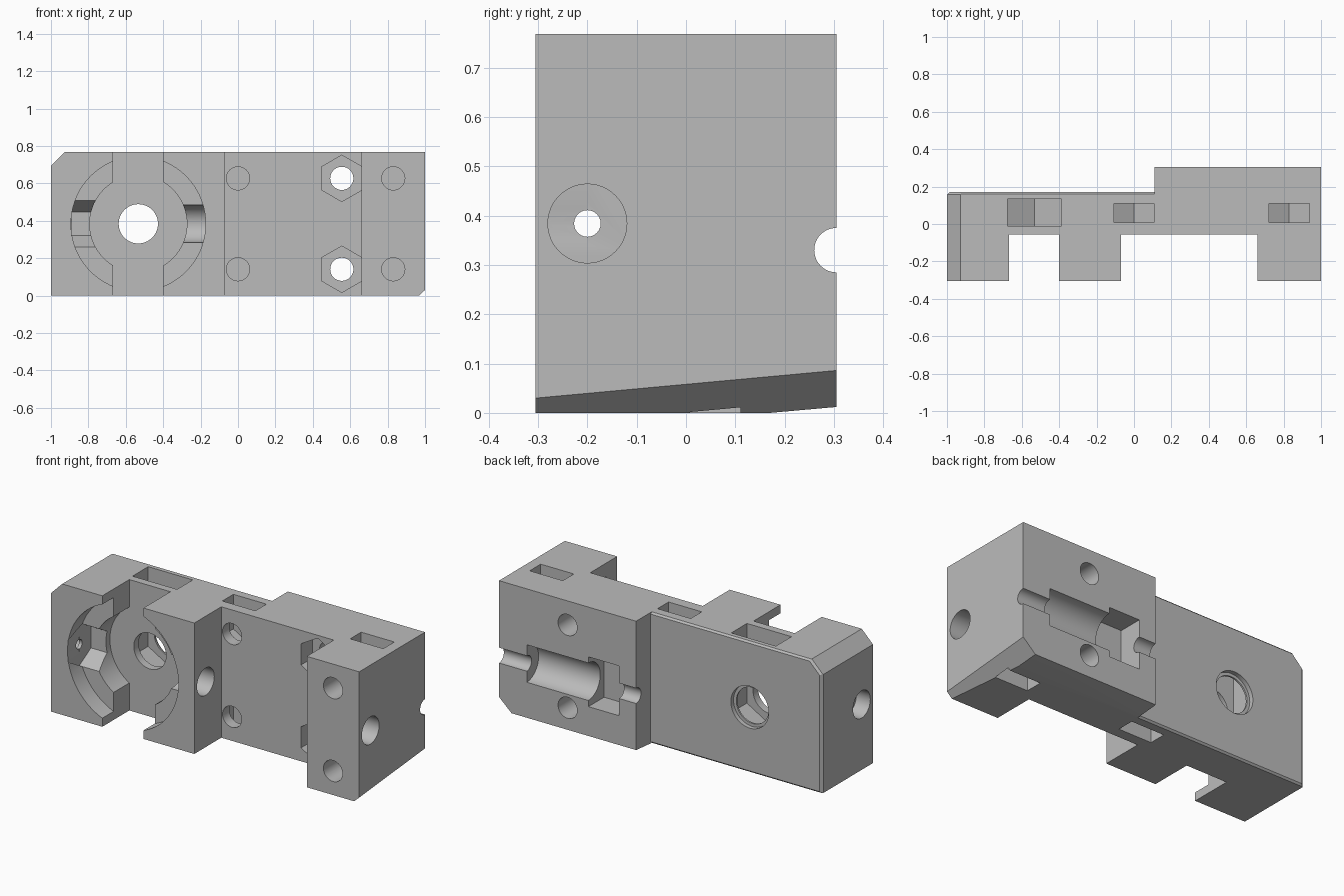
import bpy, bmesh, math
from mathutils import Vector, Matrix

cube = bpy.data.objects.get("Cube")
if cube:
    bpy.data.objects.remove(cube)

H = 0.768            # height
MID = H / 2
FRONT, WEB, PLATE, BACK = -0.305, -0.055, 0.17, 0.305
BORE_X = -0.533

grey = bpy.data.materials.new("mid grey")
grey.use_nodes = True
colour = (0.5, 0.5, 0.5, 1)
grey.diffuse_color = colour
grey.node_tree.nodes["Principled BSDF"].inputs["Base Color"].default_value = colour


def add_object(name, bm):
    bmesh.ops.recalc_face_normals(bm, faces=bm.faces)
    mesh = bpy.data.meshes.new(name)
    bm.to_mesh(mesh)
    bm.free()
    mesh.materials.append(grey)
    obj = bpy.data.objects.new(name, mesh)
    bpy.context.collection.objects.link(obj)
    return obj


def prism(name, axis, points, start, end):
    """Polygon in the plane across the axis, extruded from start to end."""
    place = {"x": lambda u, v, w: (w, u, v),
             "y": lambda u, v, w: (u, w, v),
             "z": lambda u, v, w: (u, v, w)}[axis]
    bm = bmesh.new()
    face = bm.faces.new([bm.verts.new(place(u, v, start)) for u, v in points])
    new = bmesh.ops.extrude_face_region(bm, geom=[face])["geom"]
    shift = Vector(place(0, 0, end - start))
    bmesh.ops.translate(bm, vec=shift,
                        verts=[v for v in new if isinstance(v, bmesh.types.BMVert)])
    return add_object(name, bm)


def ngon(u, v, radius, sides=48):
    step = 2 * math.pi / sides
    return [(u + radius * math.cos(math.pi / 2 + i * step),
             v + radius * math.sin(math.pi / 2 + i * step)) for i in range(sides)]


def rect(u0, u1, v0, v1):
    return [(u0, v0), (u1, v0), (u1, v1), (u0, v1)]


def slab(point, normal, size):
    """Block lying on the outer side of a plane."""
    bm = bmesh.new()
    bmesh.ops.create_cube(bm, size=1)
    turn = Vector(normal).to_track_quat("Z", "Y").to_matrix().to_4x4()
    bm.transform(Matrix.Translation(point) @ turn
                 @ Matrix.Diagonal((size, size, 0.3, 1)) @ Matrix.Translation((0, 0, 0.5)))
    return add_object("trim_cutter", bm)


# Body: plan profile with three front blocks and a thicker back on one side
body = prism("carriage_body", "z", [
    (-1, FRONT), (-0.667, FRONT), (-0.667, WEB), (-0.4, WEB), (-0.4, FRONT),
    (-0.07, FRONT), (-0.07, WEB), (0.66, WEB), (0.66, FRONT), (1, FRONT),
    (1, BACK), (0.11, BACK), (0.11, PLATE), (-1, PLATE)], 0, H)


def cut(cutter):
    cutter.hide_render = True
    bpy.context.view_layer.objects.active = body
    mod = body.modifiers.new("cut", "BOOLEAN")
    mod.operation = "DIFFERENCE"
    mod.solver = "EXACT"
    mod.object = cutter
    bpy.ops.object.modifier_apply(modifier=mod.name)
    bpy.data.objects.remove(cutter)


def drill(axis, points, start, end):
    cut(prism("hole_cutter", axis, points, start, end))


# Outer chamfers, the same at top and bottom
for s in (1, -1):
    def up(z):
        return MID + s * (z - MID)
    cut(slab((-0.9625, 0, up(H - 0.035)), (-1, 0, s), 2))
    a, b, c = (Vector(p) for p in ((1, FRONT, 0.738), (1, BACK, 0.682), (0.967, FRONT, H)))
    n = (b - a).cross(c - a)
    if n.z < 0:
        n = -n
    cut(slab((1, 0, up(0.71)), (n.x, n.y, s * n.z), 3))
    cut(slab((0, PLATE, up(H)), (0, 0.012, s * 0.135), 3))
    # small bevel round the thin plate's back
    drill("x", [(0.157, up(H + 0.003)), (0.2, up(H + 0.003)), (0.2, up(H - 0.04))], -1.1, 0.11)
    cut(slab((-0.9625, 0.158, up(H - 0.035)), (-1, 1.4, s), 0.25))
drill("z", [(-1.003, 0.152), (-1.003, 0.2), (-0.96, 0.2)], -0.1, 0.9)

# Round seat in the front: shallow ring, deep centre, bore and rear counterbore
drill("y", ngon(BORE_X, MID, 0.36, 72), -0.5, -0.2)
drill("y", ngon(BORE_X, MID, 0.26, 72), -0.5, WEB)
drill("y", ngon(BORE_X, MID, 0.105), -0.2, 0.3)
drill("y", ngon(BORE_X, MID, 0.123), 0.145, 0.3)

# Lengthwise bolt line with hex seat, head clearance and pilot hole
BOLT = (-0.2, MID)
drill("x", ngon(*BOLT, 0.125, 6), -0.89, -0.6)
drill("x", ngon(*BOLT, 0.1), -0.5, -0.175)
drill("x", ngon(*BOLT, 0.08), -0.3, 1.2)
drill("x", ngon(*BOLT, 0.08), -1.2, -0.91)
drill("x", ngon(*BOLT, 0.027, 24), -1.2, -0.7)


def nut_slot(x, z, radius, y0, y1, s):
    """Slot open at top or bottom that ends in half a hexagon."""
    half = radius * math.sqrt(3) / 2
    edge = MID + s * 0.6
    drill("y", [(x - half, edge), (x + half, edge), (x + half, z - s * radius / 2),
                (x, z - s * radius), (x - half, z - s * radius / 2)], y0, y1)


# Nut slots and screw holes
nut_slot(BORE_X, MID, 0.167, -0.01, 0.135, 1)
for s in (1, -1):
    z = MID + s * 0.243
    for x in (0, 0.83):
        nut_slot(x, z, 0.124, 0.008, 0.11, s)
        drill("y", ngon(x, z, 0.062, 32), -0.5, 0.13)
    drill("y", ngon(0.555, z, 0.062, 32), -0.5, 0.5)
    drill("y", ngon(0.555, z, 0.124, 6), -0.2, 0.05)

# Back groove with a round trough and a wider box pocket
GROOVE_Z = 0.33
drill("x", ngon(BACK, GROOVE_Z, 0.045), 0, 1.2)
drill("x", ngon(BACK, GROOVE_Z, 0.11), 0.4, 0.82)
drill("x", rect(0.16, 0.4, GROOVE_Z - 0.146, GROOVE_Z + 0.146), 0.22, 0.42)

bpy.ops.object.select_all(action="DESELECT")
body.select_set(True)
bpy.context.view_layer.objects.active = body
bpy.ops.object.shade_smooth_by_angle(angle=math.radians(20))
